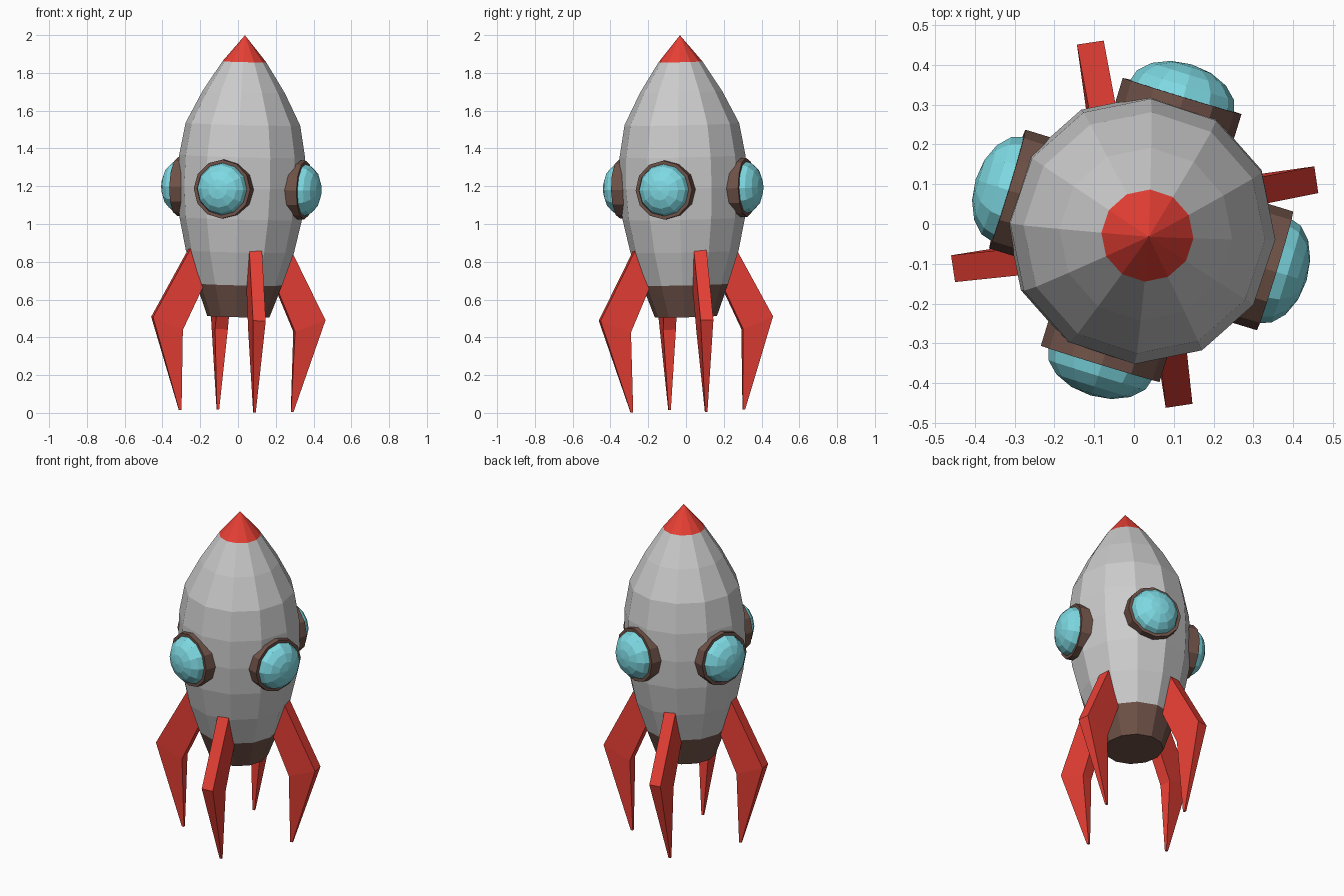
import bpy, bmesh
from math import radians, sin, cos, tau
from mathutils import Matrix, Vector

if "Cube" in bpy.data.objects:
    bpy.data.objects.remove(bpy.data.objects["Cube"])

# The whole rocket leans very slightly off vertical
LEAN = (Matrix.Translation((-0.01, 0.01, 0)) @
        Vector((0, 0, 1)).rotation_difference(Vector((0.0235, -0.021, 1))).to_matrix().to_4x4())


def material(name, rgb):
    m = bpy.data.materials.new(name)
    m.diffuse_color = (*rgb, 1)
    m.use_nodes = True
    m.node_tree.nodes["Principled BSDF"].inputs["Base Color"].default_value = m.diffuse_color
    return m


RED = material("red", (0.8, 0.05, 0.035))
BROWN = material("brown", (0.16, 0.085, 0.065))
TEAL = material("teal", (0.21, 0.70, 0.77))


def finish(bm, name, matrix, mat=None):
    bmesh.ops.recalc_face_normals(bm, faces=bm.faces)
    me = bpy.data.meshes.new(name)
    bm.to_mesh(me)
    bm.free()
    if mat:
        me.materials.append(mat)
    ob = bpy.data.objects.new(name, me)
    bpy.context.collection.objects.link(ob)
    ob.matrix_world = LEAN @ matrix
    return ob


def lathe(name, profile, matrix, mat=None, sides=12, cap=False):
    """Spin (radius, height) points round z; radius 0 makes a pole."""
    bm = bmesh.new()
    rings = []
    for r, z in profile:
        if r == 0:
            rings.append([bm.verts.new((0, 0, z))] * sides)
        else:
            rings.append([bm.verts.new((r * cos(tau * i / sides), r * sin(tau * i / sides), z))
                          for i in range(sides)])
    for a, b in zip(rings, rings[1:]):
        for i in range(sides):
            j = (i + 1) % sides
            bm.faces.new(dict.fromkeys((a[i], a[j], b[j], b[i])))
    if cap:
        bm.faces.new(rings[0])
    return finish(bm, name, matrix, mat)


# Hull, base and nose share one twelve-sided profile
spin = Matrix.Rotation(radians(-3.5), 4, 'Z')
lathe("base", [(0.165, 0.51), (0.228, 0.68)], spin, BROWN, cap=True)
lathe("hull", [(0.228, 0.68), (0.287, 0.855), (0.325, 1.03), (0.338, 1.195), (0.334, 1.36),
               (0.304, 1.53), (0.218, 1.70), (0.116, 1.86)], spin)
lathe("nose", [(0.116, 1.86), (0, 2.0)], spin, RED)

# Portholes: round rim with a bulging glass dome
dome = [(0.138 * cos(radians(a)), 0.347 + 0.088 * sin(radians(a))) for a in (0, 22.5, 45, 67.5)]
for k in range(4):
    m = (Matrix.Translation((0, 0, 1.19)) @ Matrix.Rotation(radians(-17 + 90 * k), 4, 'Z') @
         Matrix.Rotation(radians(90), 4, 'Y'))
    lathe(f"window_rim_{k + 1}", [(0.156, 0.265), (0.156, 0.352), (0.138, 0.352), (0.138, 0.345)],
          m, BROWN, cap=True)
    lathe(f"window_glass_{k + 1}", dome + [(0, 0.435)], m, TEAL)

# Bent legs: (radial, height, sideways centre, half thickness)
leg = [(0.19, 1.03, 0.043, 0.034), (0.468, 0.50, 0.043, 0.034), (0.314, 0.01, 0.052, 0.006),
       (0.301, 0.01, 0.052, 0.006), (0.307, 0.435, 0.043, 0.034), (0.13, 0.83, 0.043, 0.034)]
for k in range(4):
    bm = bmesh.new()
    left, right = [[bm.verts.new((u, v + s * t, z)) for u, z, v, t in leg] for s in (-1, 1)]
    n = len(leg)
    for i in range(n):
        j = (i + 1) % n
        bm.faces.new((left[i], left[j], right[j], right[i]))
    # Each side is an upper and a lower quad meeting at the knee
    for side in (left, right):
        bm.faces.new((side[0], side[1], side[4], side[5]))
        bm.faces.new(side[1:5])
    finish(bm, f"leg_{k + 1}", Matrix.Rotation(radians(8.5 + 90 * k), 4, 'Z'), RED)
